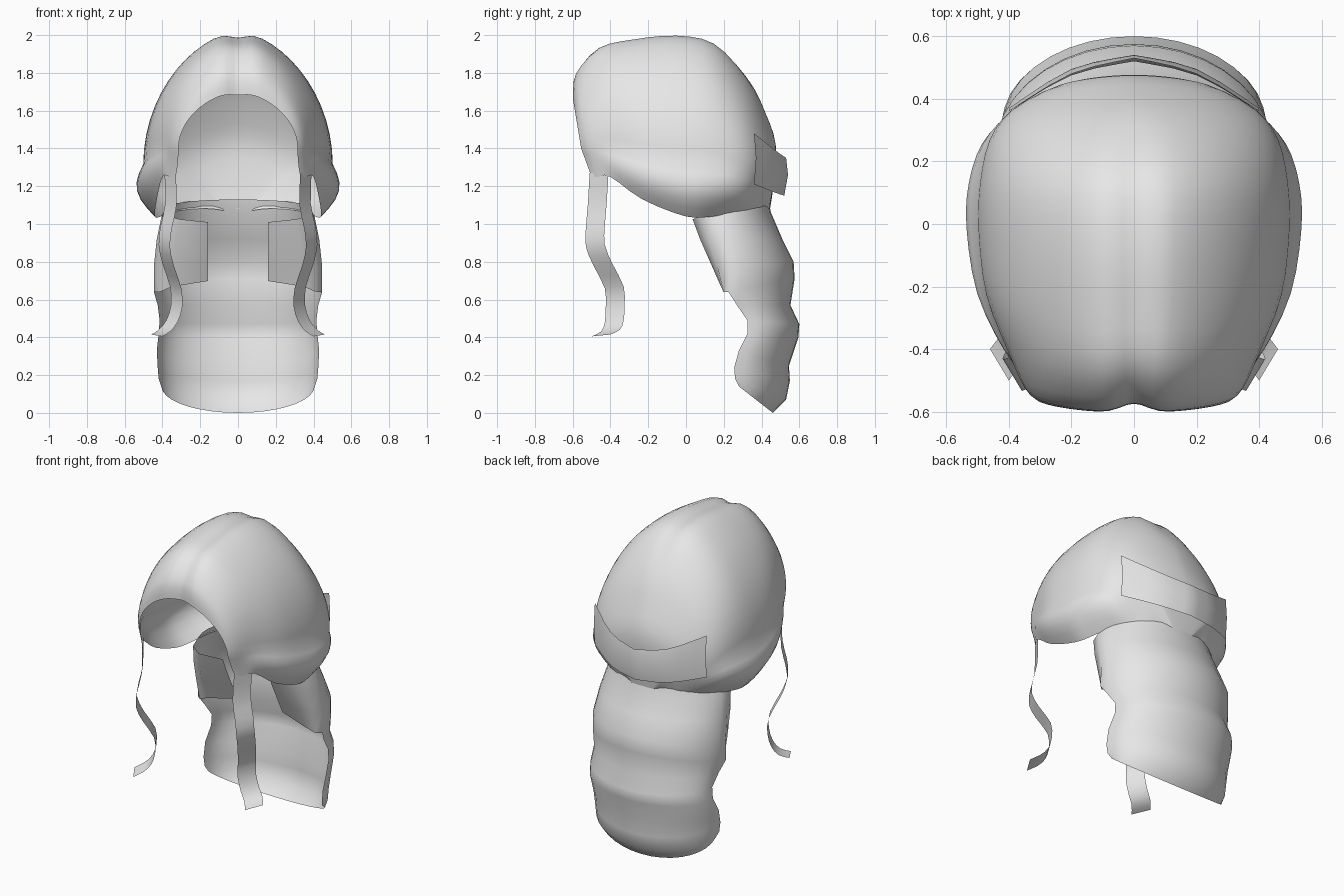
import bpy
from math import sin, cos, pi, exp
from mathutils import Vector

cube = bpy.data.objects.get("Cube")
if cube:
    bpy.data.objects.remove(cube, do_unlink=True)

GREY = (0.8, 0.8, 0.8, 1.0)
hair_material = bpy.data.materials.new("light grey hair")
hair_material.use_nodes = True
hair_material.diffuse_color = GREY
for node in hair_material.node_tree.nodes:
    if node.type == 'BSDF_PRINCIPLED':
        node.inputs["Base Color"].default_value = GREY


def smooth_rows(rows, steps):
    """Catmull-Rom interpolation through a list of number tuples."""
    result = []
    last = len(rows) - 1
    for i in range(last):
        a, b, c, d = [Vector(rows[min(max(i + k, 0), last)]) for k in (-1, 0, 1, 2)]
        for s in range(steps):
            t = s / steps
            result.append(b + 0.5 * t * ((c - a) + t * ((2 * a - 5 * b + 4 * c - d)
                                                        + t * (3 * b - a - 3 * c + d))))
    result.append(Vector(rows[last]))
    return result


def mirrored_sheet(name, grid, keep=lambda row, col: True, seam=True):
    """Skin a grid of points, mirrored across x, as one smooth sheet."""
    cols = len(grid[0])
    verts = [p for row in grid for p in row]
    faces = []
    for i in range(len(grid) - 1):
        for j in range(cols - 1):
            if keep(i, j):
                k = i * cols + j
                faces.append((k, k + 1, k + cols + 1, k + cols))
    used = sorted({v for f in faces for v in f})
    index = {v: n for n, v in enumerate(used)}
    mesh = bpy.data.meshes.new(name)
    mesh.from_pydata([verts[v] for v in used], [], [[index[v] for v in f] for f in faces])
    mesh.materials.append(hair_material)
    mesh.shade_smooth()
    obj = bpy.data.objects.new(name, mesh)
    bpy.context.collection.objects.link(obj)
    mirror = obj.modifiers.new("Mirror", 'MIRROR')
    mirror.use_mirror_merge = seam
    mirror.merge_threshold = 0.0005


# Cap: arches fanned from the face opening to the nape
# each arch: crown y z, side point x y z, lower edge x y z
arches = [
    (-.605, 1.70, .315, -.555, 1.4, .33, -.50, 1.25),
    (-.59, 1.82, .352, -.515, 1.4, .36, -.465, 1.25),
    (-.47, 1.955, .405, -.40, 1.39, .40, -.40, 1.25),
    (-.28, 2.0, .475, -.22, 1.35, .43, -.23, 1.13),
    (-.05, 2.02, .50, -.02, 1.32, .44, 0, 1.04),
    (.15, 1.975, .495, .13, 1.31, .41, .14, 1.04),
    (.32, 1.79, .465, .26, 1.29, .37, .25, 1.06),
    (.42, 1.59, .40, .35, 1.25, .32, .32, 1.07),
    (.475, 1.42, .27, .42, 1.25, .23, .385, 1.08),
    (.465, 1.22, .16, .445, 1.17, .14, .415, 1.08),
    (.445, 1.08, .08, .44, 1.08, .07, .435, 1.07),
]
UPPER, LOWER, STEPS = 14, 6, 3
head_centre = Vector((0, -.05, 1.4))
cap = []
for n, (ty, tz, mx, my, mz, bx, by, bz) in enumerate(smooth_rows(arches, STEPS)):
    row = []
    station = n / STEPS
    parting = 0.055 * min(1, max(0, 6.5 - station) / 2)
    flare = 0.05 * sin(pi * min(1, max(0, (station - 1.5) / 6)))
    for j in range(UPPER + 1):
        a = j / UPPER * pi / 2
        drop = 1 - cos(a)
        p = Vector((mx * sin(a) ** 1.22, ty + (my - ty) * drop, tz + (mz - tz) * drop))
        centre_x = Vector((p.x, head_centre.y, head_centre.z))
        row.append(p.lerp(centre_x, parting * exp(-(p.x / .06) ** 2)))
    for j in range(1, LOWER + 1):
        t = j / LOWER
        row.append(Vector((mx + (bx - mx) * t * t + flare * sin(pi * t),
                           my + (by - my) * t, mz + (bz - mz) * t)))
    cap.append(row)
mirrored_sheet("hair_cap", cap)

# Back hair: wavy half tube whose front edges curl inward near the neck
# each row: back z, front edge z, back y, front edge y, half width, curl depth
waves = [
    (1.13, 1.09, .435, .05, .375, .12),
    (1.06, 1.04, .45, .035, .405, .12),
    (.92, .92, .51, .075, .43, .12),
    (.80, .78, .57, .13, .445, .10),
    (.71, .64, .575, .185, .445, .04),
    (.57, .57, .553, .27, .425, 0),
    (.47, .49, .60, .325, .415, 0),
    (.40, .42, .595, .325, .42, 0),
    (.25, .33, .545, .28, .43, 0),
    (.17, .24, .55, .255, .425, 0),
    (.07, .18, .53, .26, .42, 0),
    (0, .14, .46, .28, .405, 0),
]
AROUND = 9
FLAP_TOP, FLAP_END = 1, 4
back = []
for zb, zf, yb, yf, w, curl in waves:
    row = []
    side_y = yf + curl
    for j in range(AROUND + 1):
        a = j / AROUND * pi / 2
        row.append(Vector((w * sin(a), side_y + (yb - side_y) * cos(a),
                           zb + (zf - zb) * (1 - cos(a)))))
    tilt = .22 * (1.04 - zf) - .03
    row += [Vector((w - .03, yf + curl * .35, zf)), Vector((w - .10, yf, zf + tilt / 2)),
            Vector((.16, yf + .04, zf + tilt))]
    back.append(row)
mirrored_sheet("back_hair", back,
               lambda i, j: j < AROUND or FLAP_TOP <= i < FLAP_END)

# Band wrapped around the back of the head
band_columns = smooth_rows([
    (0, .53, 1.35, .54, 1.26, .52, 1.15),
    (.2, .48, 1.385, .495, 1.28, .475, 1.165),
    (.40, .36, 1.48, .37, 1.35, .36, 1.21),
], 3)
band = [[Vector((c[0], c[k], c[k + 1])) for c in band_columns] for k in (1, 3, 5)]
mirrored_sheet("back_band", band)

# Loose ribbon locks hanging beside the face
lock_edge = smooth_rows([
    (.33, -.51, 1.27), (.325, -.52, 1.1), (.35, -.53, .98), (.36, -.53, .88),
    (.34, -.49, .78), (.30, -.43, .66), (.295, -.425, .56), (.32, -.43, .48),
    (.36, -.45, .43), (.40, -.50, .405),
], 2)
lock_width = Vector((.06, .10, .01))
mirrored_sheet("front_locks", [[p + lock_width, p + lock_width / 2, p] for p in lock_edge],
               seam=False)
